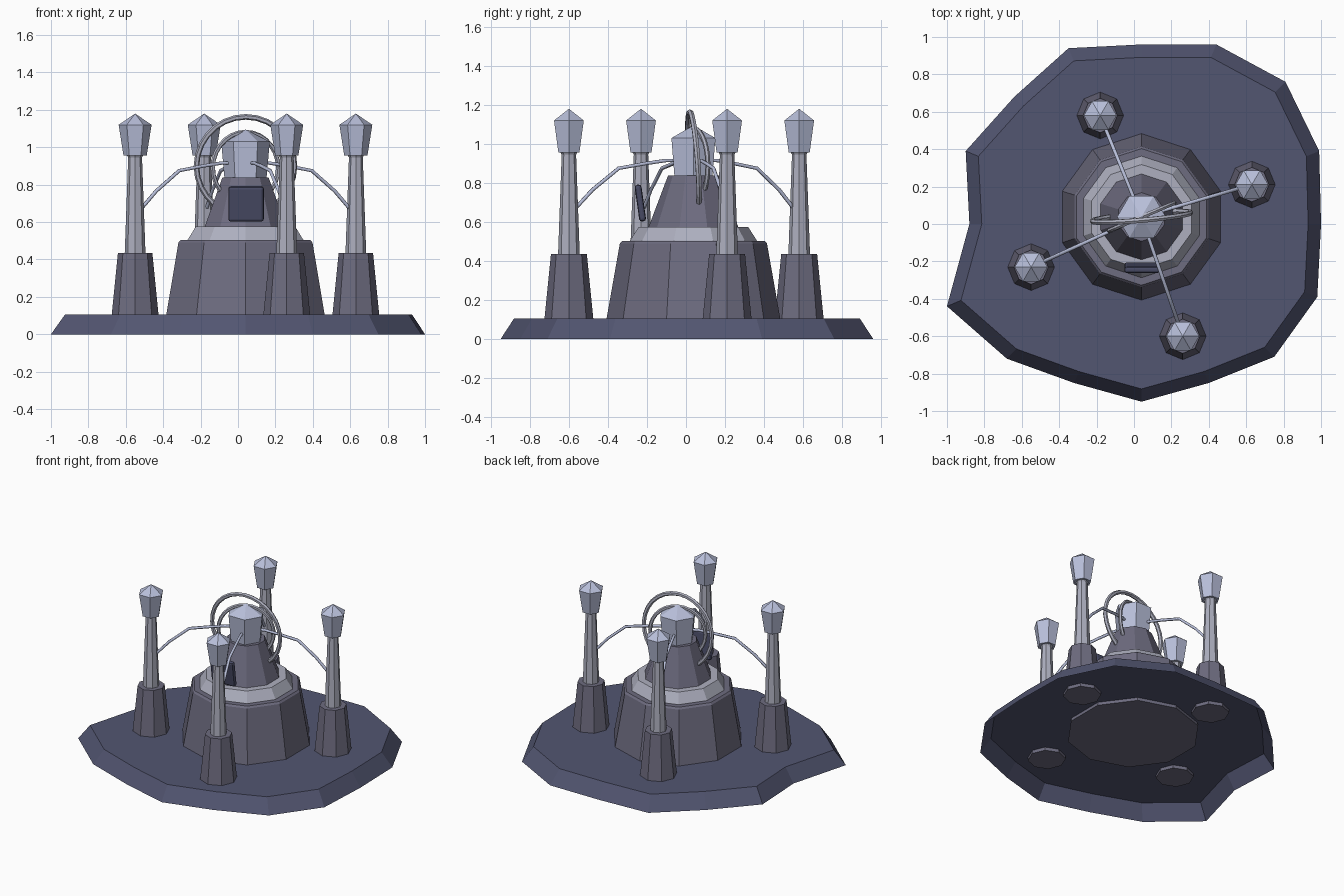
import bpy, bmesh, math
from mathutils import Vector

if "Cube" in bpy.data.objects:
    bpy.data.objects.remove(bpy.data.objects["Cube"])


def material(name, rgb):
    m = bpy.data.materials.new(name)
    m.diffuse_color = (*rgb, 1)
    m.use_nodes = True
    m.node_tree.nodes["Principled BSDF"].inputs["Base Color"].default_value = m.diffuse_color
    return m


SLAB = material("slab_blue", (0.085, 0.092, 0.165))
STONE = material("dark_stone", (0.155, 0.150, 0.215))
METAL = material("pale_metal", (0.42, 0.43, 0.52))
GLASS = material("lamp_glass", (0.48, 0.52, 0.70))
DARK = material("window_dark", (0.065, 0.07, 0.13))


def finish(name, bm, mat):
    bmesh.ops.recalc_face_normals(bm, faces=bm.faces)
    me = bpy.data.meshes.new(name)
    bm.to_mesh(me)
    bm.free()
    me.materials.append(mat)
    ob = bpy.data.objects.new(name, me)
    bpy.context.collection.objects.link(ob)
    return ob


def lathe(name, centre, profile, sides, phase, mat):
    """Faceted solid of revolution from (radius, z) pairs; radius 0 makes a tip."""
    bm = bmesh.new()
    rings = []
    for r, z in profile:
        n = sides if r else 1
        rings.append([bm.verts.new((centre[0] + r * math.cos(phase + math.tau * i / sides),
                                    centre[1] + r * math.sin(phase + math.tau * i / sides), z))
                      for i in range(n)])
    for a, b in zip(rings, rings[1:]):
        for i in range(sides):
            j = (i + 1) % sides
            if len(b) == 1:
                bm.faces.new((a[i], a[j], b[0]))
            else:
                bm.faces.new((a[i], a[j], b[j], b[i]))
    for ring in (rings[0], rings[-1]):
        if len(ring) > 2:
            bm.faces.new(ring)
    return finish(name, bm, mat)


def tube(name, points, radius, mat):
    cu = bpy.data.curves.new(name, 'CURVE')
    cu.dimensions = '3D'
    cu.bevel_depth = radius
    cu.bevel_resolution = 1
    cu.use_fill_caps = True
    sp = cu.splines.new('POLY')
    sp.points.add(len(points) - 1)
    for p, co in zip(sp.points, points):
        p.co = (*co, 1)
    cu.materials.append(mat)
    ob = bpy.data.objects.new(name, cu)
    bpy.context.collection.objects.link(ob)


# Irregular rock slab, open underneath
outline = [(1.0, 0), (0.99, 0.39), (0.81, 0.76), (0.44, 0.96), (0.04, 0.96), (-0.35, 0.94),
           (-0.64, 0.68), (-0.90, 0.39), (-0.88, 0), (-1.0, -0.44), (-0.68, -0.72),
           (-0.32, -0.85), (0.04, -0.95), (0.40, -0.85), (0.75, -0.71), (0.98, -0.39)]
bm = bmesh.new()
low = [bm.verts.new((x, y, 0)) for x, y in outline]
top = [bm.verts.new((0.04 + (x - 0.04) * 0.928, y * 0.928, 0.105)) for x, y in outline]
for i in range(16):
    j = (i + 1) % 16
    bm.faces.new((low[i], low[j], top[j], top[i]))
bm.faces.new(top)
slab = finish("ground_slab", bm, SLAB)
if slab.data.polygons[-1].normal.z < 0:
    slab.data.flip_normals()

# Central tower
T = (0.04, 0.038)
UP = math.pi / 2
lathe("tower_body", T, [(0.449, 0.08), (0.445, 0.105), (0.377, 0.49), (0.365, 0.503)], 10, UP, STONE)
lathe("tower_collar", T, [(0.325, 0.49), (0.325, 0.505), (0.28, 0.575)], 10, UP, METAL)
lathe("tower_cone", T, [(0.235, 0.56), (0.13, 0.838)], 10, UP, STONE)
lathe("tower_lamp", T, [(0.112, 0.83), (0.13, 1.03), (0, 1.095)], 6, 0, GLASS)

# Tilted window panel
bm = bmesh.new()
bmesh.ops.create_cube(bm, size=1)
bmesh.ops.scale(bm, vec=(0.19, 0.035, 0.19), verts=bm.verts)
panel = finish("window_panel", bm, DARK)
panel.location = (0.043, -0.234, 0.697)
panel.rotation_euler.x = math.radians(8)
bev = panel.modifiers.new("round", 'BEVEL')
bev.width = 0.014
bev.segments = 2

# Hoops around the tower lamp
for name, major, minor, z, tilt, yaw in (("large_hoop", 0.263, 0.015, 0.9, 94, 5),
                                         ("small_hoop", 0.19, 0.013, 0.89, 90, 23)):
    bpy.ops.mesh.primitive_torus_add(major_radius=major, minor_radius=minor,
                                     major_segments=28, minor_segments=6,
                                     location=(*T, z),
                                     rotation=(math.radians(tilt), 0, math.radians(yaw)))
    hoop = bpy.context.object
    hoop.name = name
    hoop.data.materials.append(METAL)

# Four lamp pillars, each with a cable to the tower
for k in range(4):
    a = math.radians(20.5 + 90 * k)
    p = Vector((0.04 + 0.63 * math.cos(a), -0.01 + 0.63 * math.sin(a)))
    lathe(f"pillar_foot_{k}", p, [(0.127, 0.08), (0.125, 0.105), (0.092, 0.435)], 8, 0, STONE)
    lathe(f"pillar_post_{k}", p, [(0.056, 0.42), (0.037, 0.945), (0.048, 0.965)], 8, 0, METAL)
    lathe(f"pillar_lamp_{k}", p, [(0.062, 0.955), (0.088, 1.12), (0, 1.18)], 6, 0, GLASS)
    path = [(*Vector(T).lerp(p, f), z) for f, z in
            ((0.94, 0.675), (0.81, 0.765), (0.60, 0.875), (0.38, 0.90), (0.22, 0.915), (0.05, 0.915))]
    tube(f"cable_{k}", path, 0.01, GLASS)
